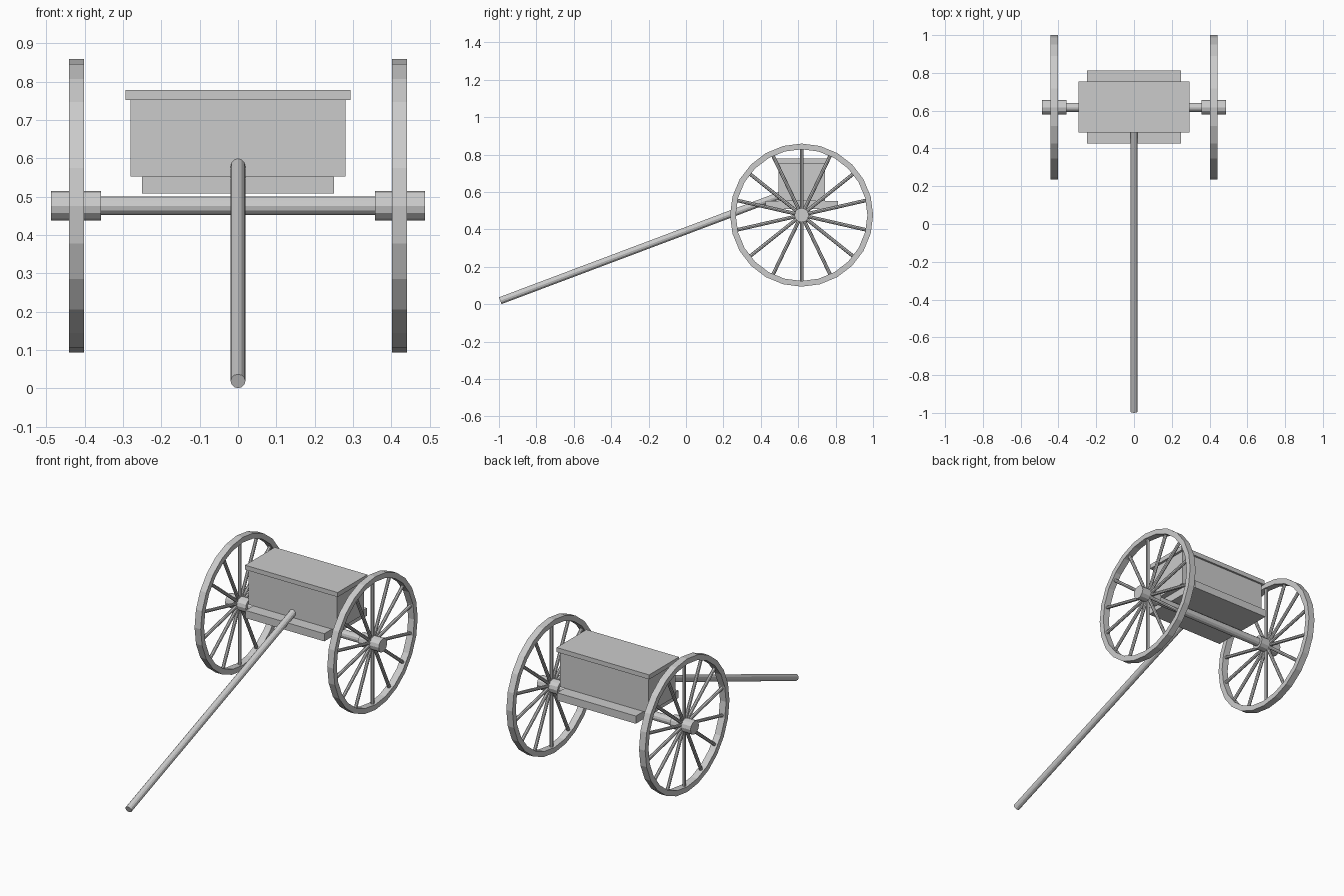
import bpy, bmesh, math
from mathutils import Vector, Matrix

if "Cube" in bpy.data.objects:
    bpy.data.objects.remove(bpy.data.objects["Cube"])

AXLE_Y, AXLE_Z = 0.618, 0.4765
HUB = Vector((0, AXLE_Y, AXLE_Z))


def finish(name, bm, mirror=False):
    bmesh.ops.recalc_face_normals(bm, faces=bm.faces)
    mesh = bpy.data.meshes.new(name)
    bm.to_mesh(mesh)
    bm.free()
    ob = bpy.data.objects.new(name, mesh)
    bpy.context.collection.objects.link(ob)
    if mirror:
        ob.modifiers.new("Mirror", 'MIRROR').use_axis[0] = True
    return ob


def add_rod(bm, a, b, radius, sides):
    a, b = Vector(a), Vector(b)
    d = b - a
    m = Matrix.Translation((a + b) / 2) @ d.to_track_quat('Z', 'Y').to_matrix().to_4x4()
    bmesh.ops.create_cone(bm, cap_ends=True, segments=sides, radius1=radius,
                          radius2=radius, depth=d.length, matrix=m)


def rod(name, a, b, radius, sides, mirror=False):
    bm = bmesh.new()
    add_rod(bm, a, b, radius, sides)
    return finish(name, bm, mirror)


def box(name, lo, hi):
    lo, hi = Vector(lo), Vector(hi)
    bm = bmesh.new()
    m = Matrix.Translation((lo + hi) / 2) @ Matrix.Diagonal((*(hi - lo), 1))
    bmesh.ops.create_cube(bm, size=1, matrix=m)
    return finish(name, bm)


def radial(x, r, angle):
    return HUB + Vector((x, r * math.sin(angle), r * math.cos(angle)))


# wheel rims: rectangular section swept around the hub
N = 24
section = [(0.402, 0.352), (0.441, 0.352), (0.441, 0.3825), (0.402, 0.3825)]
bm = bmesh.new()
rings = [[bm.verts.new(radial(x, r, math.tau * i / N)) for x, r in section]
         for i in range(N)]
for i in range(N):
    p, q = rings[i], rings[(i + 1) % N]
    for k in range(4):
        bm.faces.new((p[k], p[(k + 1) % 4], q[(k + 1) % 4], q[k]))
finish("wheel_rims", bm, True)

# spokes
bm = bmesh.new()
for i in range(14):
    a = math.tau * i / 14
    add_rod(bm, radial(0.4215, 0.03, a), radial(0.4215, 0.357, a), 0.0095, 8)
finish("wheel_spokes", bm, True)

# hubs and axle
rod("wheel_hubs", HUB + Vector((0.357, 0, 0)), HUB + Vector((0.488, 0, 0)), 0.0385, 12, True)
rod("axle", HUB - Vector((0.37, 0, 0)), HUB + Vector((0.37, 0, 0)), 0.0238, 12)

# platform, chest and lid
box("platform", (-0.25, 0.426, 0.509), (0.25, 0.812, 0.553))
box("chest", (-0.281, 0.495, 0.553), (0.281, 0.743, 0.753))
box("chest_lid", (-0.294, 0.484, 0.753), (0.294, 0.754, 0.779))

# towing pole
rod("tow_pole", (0, -0.993, 0.019), (0, 0.53, 0.592), 0.0193, 12)
